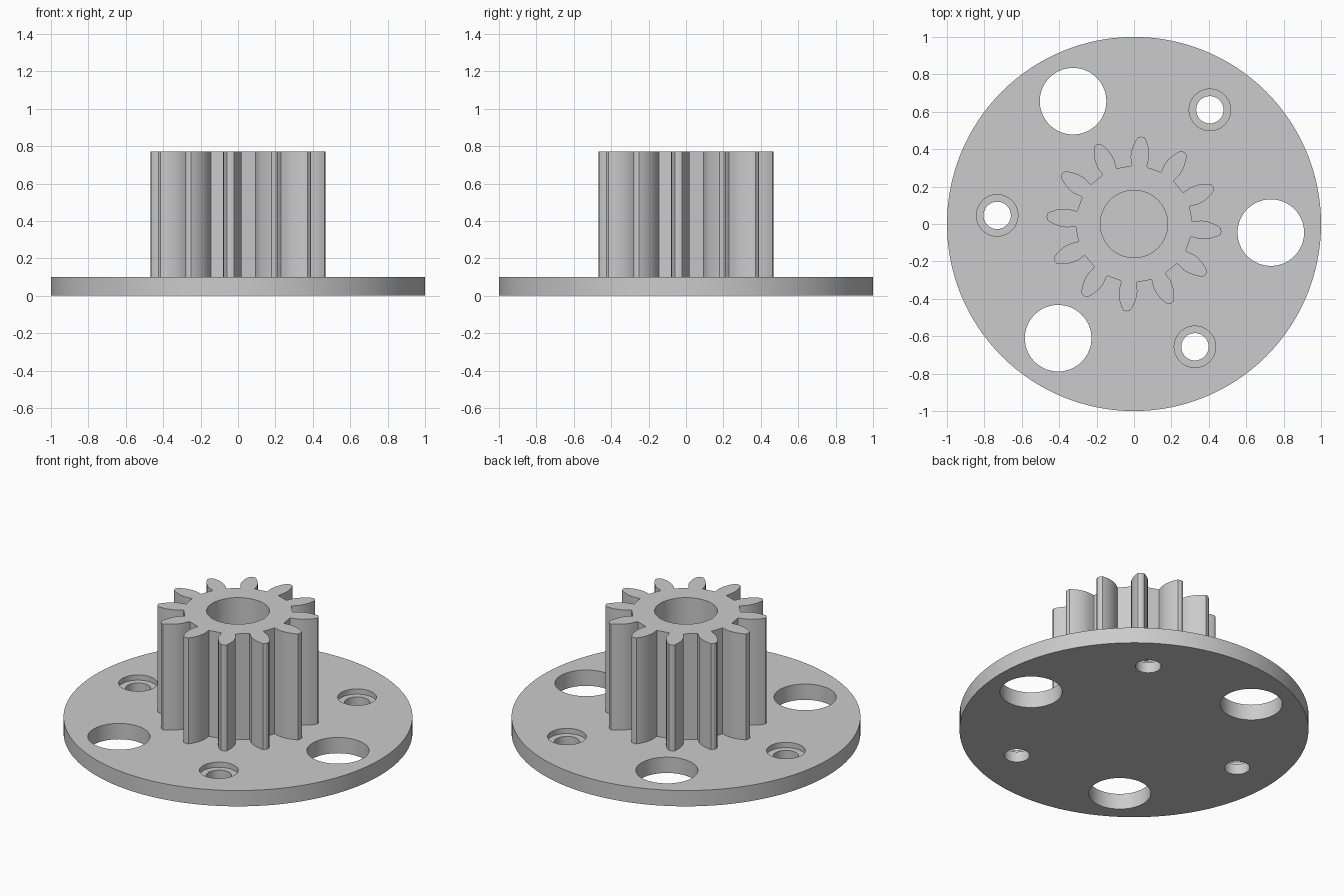
import bpy
import bmesh
from math import cos, sin, radians, tau

default_cube = bpy.data.objects.get("Cube")
if default_cube:
    bpy.data.objects.remove(default_cube, do_unlink=True)

PLATE_TOP, GEAR_TOP = 0.1, 0.77
HOLE_RING = 0.733      # distance of all plate holes from the axis
TEETH, TILT = 12, -5   # gear tooth count and rotation in degrees

grey = bpy.data.materials.new("plain grey")
grey.use_nodes = True
colour = (0.6, 0.6, 0.6, 1)
grey.diffuse_color = colour
grey.node_tree.nodes["Principled BSDF"].inputs["Base Color"].default_value = colour


def prism(name, outline, z0, z1):
    """Extrude a closed outline of (x, y) points from z0 to z1."""
    bm = bmesh.new()
    base = bm.faces.new([bm.verts.new((x, y, z0)) for x, y in outline])
    top = bmesh.ops.extrude_face_region(bm, geom=[base])["geom"]
    moved = [v for v in top if isinstance(v, bmesh.types.BMVert)]
    bmesh.ops.translate(bm, verts=moved, vec=(0, 0, z1 - z0))
    bmesh.ops.recalc_face_normals(bm, faces=bm.faces)
    mesh = bpy.data.meshes.new(name)
    bm.to_mesh(mesh)
    bm.free()
    mesh.materials.append(grey)
    obj = bpy.data.objects.new(name, mesh)
    bpy.context.collection.objects.link(obj)
    return obj


def polar(radius, degrees):
    a = radians(degrees)
    return radius * cos(a), radius * sin(a)


def circle(radius, centre=(0, 0), sides=96):
    return [(centre[0] + radius * cos(tau * i / sides),
             centre[1] + radius * sin(tau * i / sides)) for i in range(sides)]


def activate(obj):
    bpy.ops.object.select_all(action="DESELECT")
    obj.select_set(True)
    bpy.context.view_layer.objects.active = obj


def drill(obj, radius, centre, z0, z1, sides=64):
    """Cut a round hole, then throw the cutter away."""
    cutter = prism("drill_cutter", circle(radius, centre, sides), z0, z1)
    cutter.hide_render = True
    mod = obj.modifiers.new("hole", "BOOLEAN")
    mod.operation = "DIFFERENCE"
    mod.solver = "EXACT"
    mod.object = cutter
    activate(obj)
    bpy.ops.object.modifier_apply(modifier=mod.name)
    bpy.data.objects.remove(cutter, do_unlink=True)


# Round base plate with alternating large and counterbored holes
plate = prism("base_plate", circle(1.0, sides=128), 0, PLATE_TOP)
for i in range(3):
    turn = 120 * i
    drill(plate, 0.178, polar(HOLE_RING, turn - 3.6), -0.1, 0.2)
    screw_spot = polar(HOLE_RING, turn + 56.4)
    drill(plate, 0.073, screw_spot, -0.1, 0.2)
    drill(plate, 0.111, screw_spot, PLATE_TOP - 0.033, 0.2)

# Spur gear: half a tooth as (radius, half angle), mirrored and repeated
flank = [(0.312, 7.6), (0.335, 7.7), (0.36, 7.9), (0.39, 7.0),
         (0.42, 5.5), (0.447, 3.7), (0.465, 2.2)]
tooth = [(r, -a) for r, a in flank] + [(0.469, 0)] + [(r, a) for r, a in reversed(flank)]
outline = [polar(r, a + TILT + 360 / TEETH * i) for i in range(TEETH) for r, a in tooth]
gear = prism("spur_gear", outline, PLATE_TOP, GEAR_TOP)
drill(gear, 0.18, (0, 0), 0, 1)

for part in (plate, gear):
    activate(part)
    bpy.ops.object.shade_smooth_by_angle(angle=radians(25))
